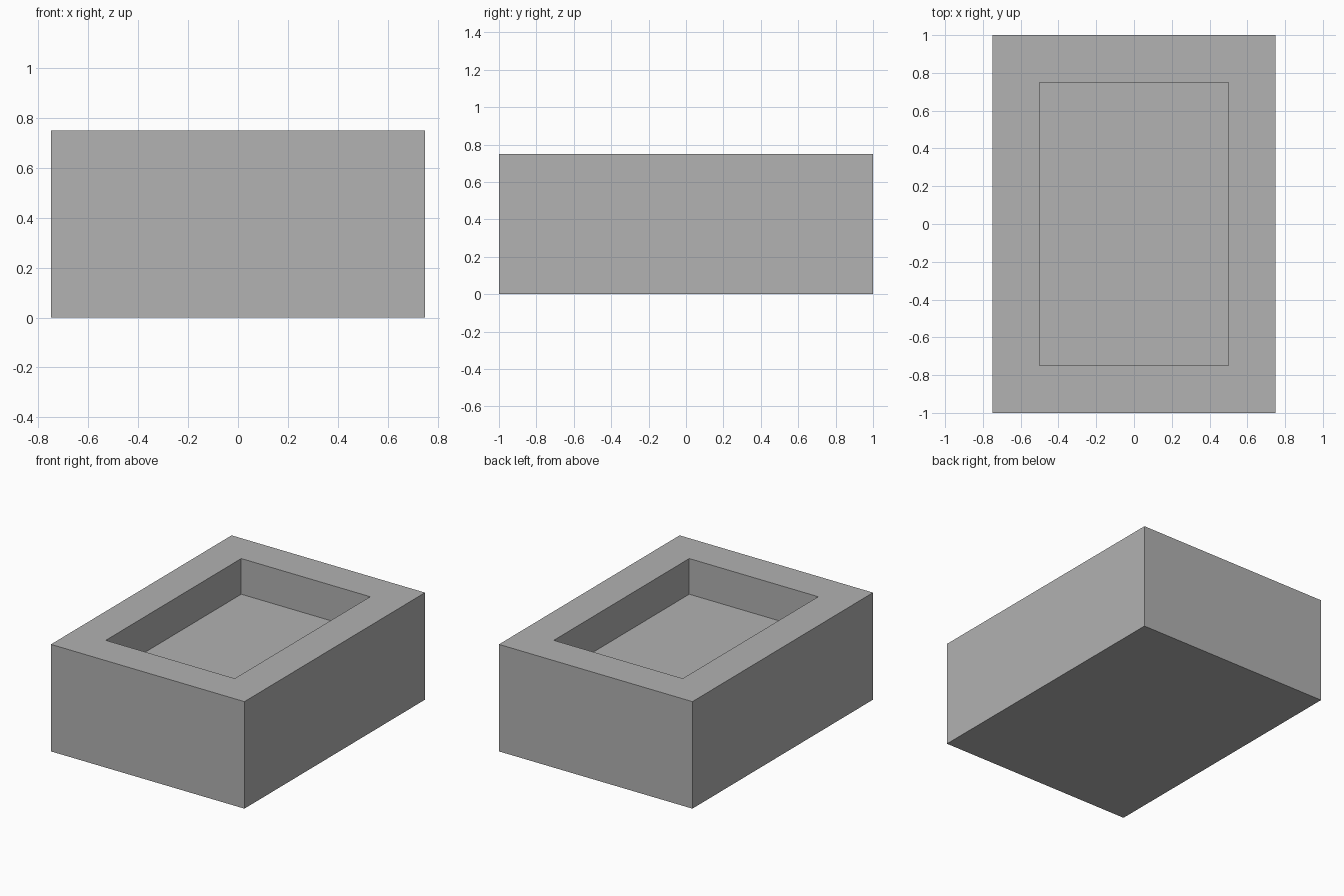
import bpy
import bmesh
from mathutils import Matrix, Vector

cube = bpy.data.objects.get("Cube")
if cube:
    bpy.data.objects.remove(cube, do_unlink=True)

WIDTH, LENGTH, HEIGHT = 1.5, 2.0, 0.75
RIM, DEPTH = 0.25, 0.25

# Plain grey material
grey = bpy.data.materials.new("grey")
grey.use_nodes = True
colour = (0.445, 0.445, 0.445, 1)
grey.diffuse_color = colour
grey.node_tree.nodes["Principled BSDF"].inputs["Base Color"].default_value = colour

# Solid block standing on the ground
bm = bmesh.new()
bmesh.ops.create_cube(bm, size=1)
bmesh.ops.transform(
    bm, verts=bm.verts,
    matrix=Matrix.Translation((0, 0, HEIGHT / 2)) @ Matrix.Diagonal((WIDTH, LENGTH, HEIGHT, 1)))

# Rim around the top, then the recess pushed down with straight walls
bm.normal_update()
top = max(bm.faces, key=lambda f: f.calc_center_median().z)
bmesh.ops.inset_region(bm, faces=[top], thickness=RIM, use_even_offset=True)
floor = bmesh.ops.extrude_discrete_faces(bm, faces=[top])["faces"][0]
bmesh.ops.translate(bm, verts=floor.verts, vec=Vector((0, 0, -DEPTH)))
bmesh.ops.recalc_face_normals(bm, faces=bm.faces)

mesh = bpy.data.meshes.new("recessed_block")
bm.to_mesh(mesh)
bm.free()
mesh.materials.append(grey)
block = bpy.data.objects.new("recessed_block", mesh)
bpy.context.collection.objects.link(block)
